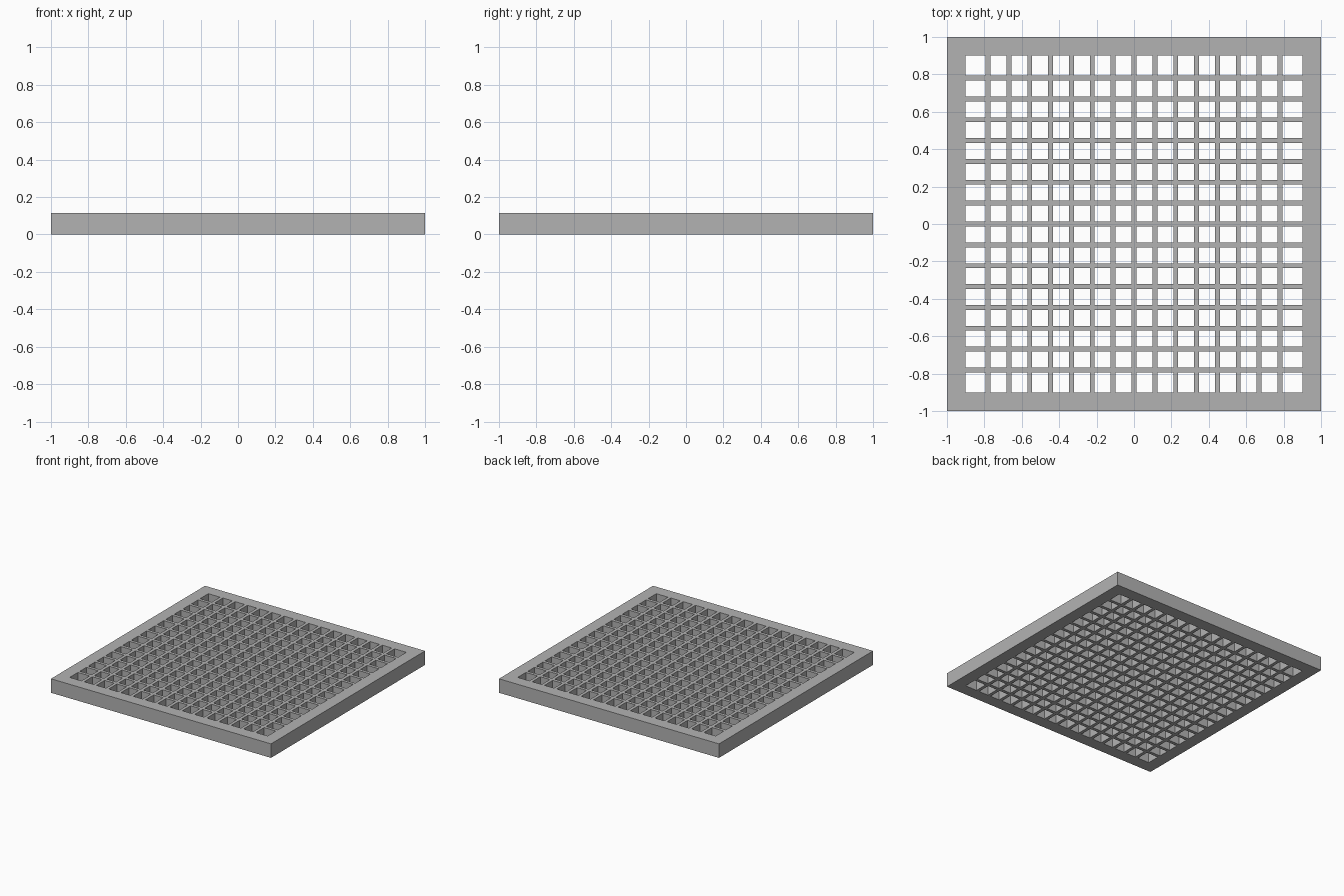
import bpy
import bmesh

cube = bpy.data.objects.get("Cube")
if cube:
    bpy.data.objects.remove(cube, do_unlink=True)

HEIGHT = 0.115
OUTER = 1.0       # half width of the frame
INNER = 0.9       # half width of the opening
PITCH = 0.1115    # spacing of the bars
BAR = 0.013       # half width of a bar
SIDE_BARS = 7     # bars on each side of the middle one

grey = bpy.data.materials.new("plain_grey")
grey.use_nodes = True
colour = (0.45, 0.45, 0.45, 1)
grey.diffuse_color = colour
grey.node_tree.nodes["Principled BSDF"].inputs["Base Color"].default_value = colour

# Grid lines: the frame edges plus both edges of every bar
lines = [-OUTER, -INNER]
for i in range(-SIDE_BARS, SIDE_BARS + 1):
    lines += [i * PITCH - BAR, i * PITCH + BAR]
lines += [INNER, OUTER]

# Flat lattice: odd cells in both directions are the holes
bm = bmesh.new()
verts = [[bm.verts.new((x, y, 0)) for y in lines] for x in lines]
cells = range(len(lines) - 1)
for i in cells:
    for j in cells:
        if i % 2 == 0 or j % 2 == 0:
            bm.faces.new((verts[i][j], verts[i + 1][j],
                          verts[i + 1][j + 1], verts[i][j + 1]))

# Raise the lattice into a solid grate
result = bmesh.ops.extrude_face_region(bm, geom=bm.faces[:], use_keep_orig=True)
top = [g for g in result["geom"] if isinstance(g, bmesh.types.BMVert)]
bmesh.ops.translate(bm, verts=top, vec=(0, 0, HEIGHT))
bmesh.ops.recalc_face_normals(bm, faces=bm.faces[:])

mesh = bpy.data.meshes.new("grate")
bm.to_mesh(mesh)
bm.free()
mesh.materials.append(grey)
grate = bpy.data.objects.new("grate", mesh)
bpy.context.collection.objects.link(grate)
